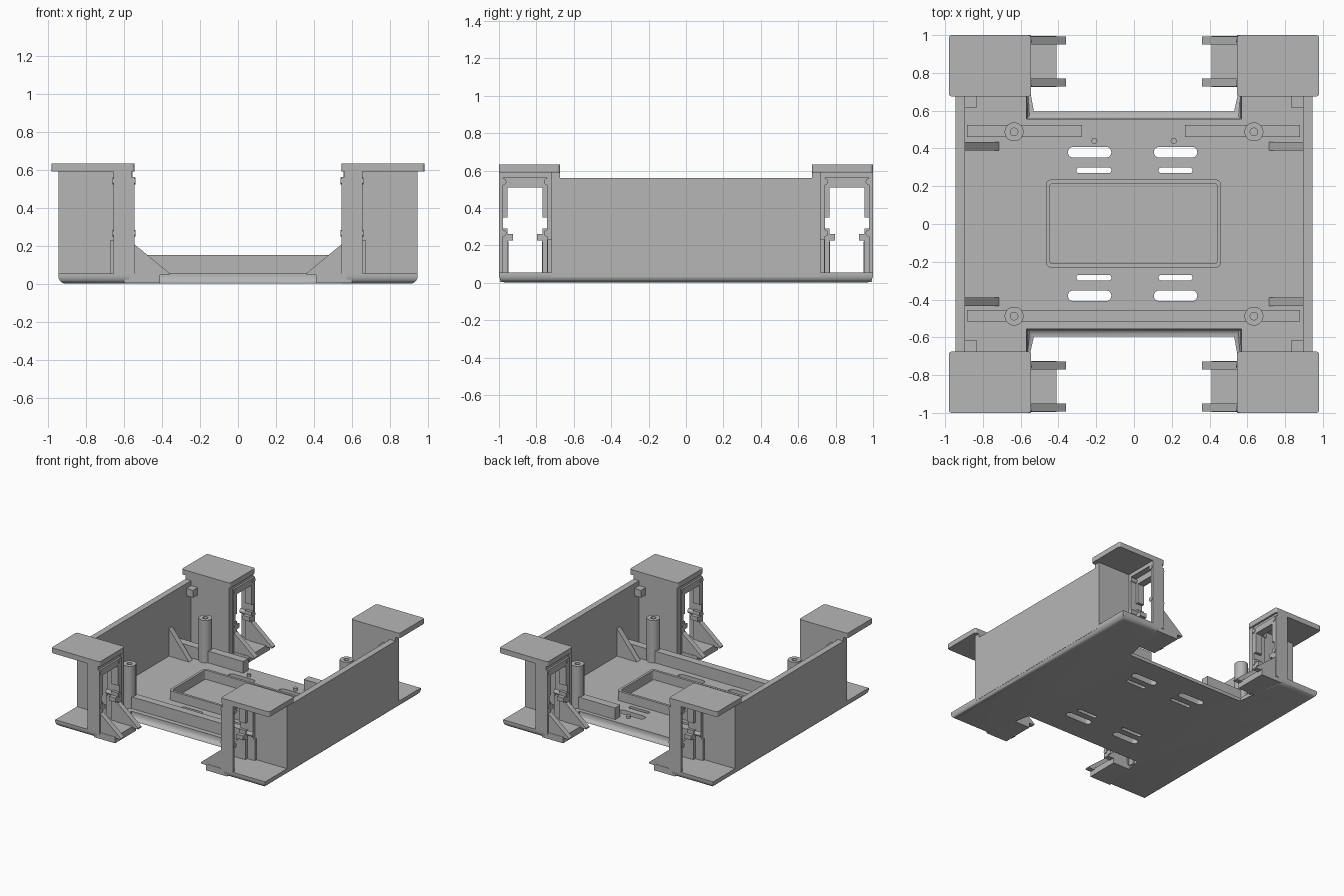
import bpy, bmesh
from math import cos, sin, pi, radians

old = bpy.data.objects.get("Cube")
if old:
    bpy.data.objects.remove(old)

grey = bpy.data.materials.new("plain grey")
grey.use_nodes = True
GREY = (0.47, 0.47, 0.47, 1)
grey.diffuse_color = GREY
grey.node_tree.nodes["Principled BSDF"].inputs["Base Color"].default_value = GREY

FLOOR = 0.055


def finish(name, bm, smooth=False):
    bmesh.ops.recalc_face_normals(bm, faces=bm.faces)
    mesh = bpy.data.meshes.new(name)
    bm.to_mesh(mesh)
    bm.free()
    mesh.materials.append(grey)
    ob = bpy.data.objects.new(name, mesh)
    bpy.context.collection.objects.link(ob)
    if smooth:
        bpy.ops.object.select_all(action='DESELECT')
        ob.select_set(True)
        bpy.context.view_layer.objects.active = ob
        bpy.ops.object.shade_smooth_by_angle(angle=radians(40))
    return ob


def add_prism(bm, pts, lo, hi, axis="z"):
    """Extrude a 2D outline along z (x, y points) or along y (x, z points)."""
    def place(p, t):
        return (p[0], p[1], t) if axis == "z" else (p[0], t, p[1])
    a = [bm.verts.new(place(p, lo)) for p in pts]
    b = [bm.verts.new(place(p, hi)) for p in pts]
    bm.faces.new(a)
    bm.faces.new(b)
    for i in range(len(pts)):
        j = (i + 1) % len(pts)
        bm.faces.new((a[i], a[j], b[j], b[i]))


def add_box(bm, x, y, z):
    (x0, x1), (y0, y1) = sorted(x), sorted(y)
    add_prism(bm, [(x0, y0), (x1, y0), (x1, y1), (x0, y1)], *z)


def box(name, x, y, z):
    bm = bmesh.new()
    add_box(bm, x, y, z)
    return finish(name, bm)


def rounded(x0, x1, y0, y1, r, n=6):
    """Rounded rectangle outline."""
    pts = []
    for k, (cx, cy) in enumerate(((x1 - r, y1 - r), (x0 + r, y1 - r),
                                  (x0 + r, y0 + r), (x1 - r, y0 + r))):
        for i in range(n + 1):
            t = (k + i / n) * pi / 2
            pts.append((cx + r * cos(t), cy + r * sin(t)))
    return pts


def add_ring(bm, outer, inner, lo, hi):
    """Hollow prism between two outlines with equal point counts."""
    loops = [[bm.verts.new((*p, z)) for p in pts]
             for pts, z in ((outer, lo), (outer, hi), (inner, hi), (inner, lo))]
    n = len(outer)
    for k in range(4):
        a, b = loops[k], loops[(k + 1) % 4]
        for i in range(n):
            j = (i + 1) % n
            bm.faces.new((a[i], a[j], b[j], b[i]))


def circle(x, y, r, n=28):
    return [(x + r * cos(2 * pi * i / n), y + r * sin(2 * pi * i / n)) for i in range(n)]


# H-shaped base plate with rounded lower edges
bm = bmesh.new()
quarter = [(0.57, 0.555), (0.57, 1.0), (0.945, 1.0)]
outline = (quarter + [(x, -y) for x, y in reversed(quarter)]
           + [(-x, -y) for x, y in quarter] + [(-x, y) for x, y in reversed(quarter)])
add_prism(bm, outline, 0, FLOOR)
bm.edges.ensure_lookup_table()
lower = [e for e in bm.edges if all(v.co.z < 0.001 for v in e.verts)]
bmesh.ops.bevel(bm, geom=lower, offset=0.04, segments=5, profile=0.5, affect='EDGES')
base = finish("base_plate", bm)

# Ventilation slots cut through the base
bm = bmesh.new()
for s in (1, -1):
    for x0, x1, yc, r in ((-0.35, -0.12, 0.38, 0.028), (0.105, 0.335, 0.38, 0.028),
                          (-0.305, -0.12, 0.284, 0.015), (0.13, 0.31, 0.284, 0.015)):
        add_prism(bm, rounded(x0, x1, s * yc - r, s * yc + r, r * 0.98), -0.1, 0.2)
cutter = finish("slot_cutter", bm)
cutter.hide_render = True
cut = base.modifiers.new("slots", 'BOOLEAN')
cut.object = cutter
cut.operation = 'DIFFERENCE'
cut.solver = 'EXACT'
bpy.ops.object.select_all(action='DESELECT')
bpy.context.view_layer.objects.active = base
base.select_set(True)
bpy.ops.object.modifier_apply(modifier="slots")
bpy.data.objects.remove(cutter)
bpy.ops.object.shade_smooth_by_angle(angle=radians(40))

# Raised tray rim in the middle
bm = bmesh.new()
add_ring(bm, rounded(-0.465, 0.46, -0.23, 0.235, 0.025),
         rounded(-0.445, 0.44, -0.21, 0.215, 0.015), FLOOR - 0.01, 0.13)
finish("tray_rim", bm)

# Cross rails: one full rail in front, two short ones behind
box("front_rail", (-0.885, 0.88), (-0.517, -0.455), (FLOOR - 0.01, 0.15))
box("back_rail_right", (-0.885, -0.275), (0.46, 0.525), (FLOOR - 0.01, 0.15))
box("back_rail_left", (0.27, 0.88), (0.46, 0.525), (FLOOR - 0.01, 0.15))

for sx, side in ((1, "left"), (-1, "right")):
    # Long side wall
    box(f"side_wall_{side}", (sx * 0.895, sx * 0.945), (-0.72, 0.72), (0.03, 0.56))

    # Locating peg near the back rail
    bm = bmesh.new()
    add_prism(bm, circle(sx * 0.21, 0.44, 0.016, 16), FLOOR - 0.01, 0.075)
    finish(f"peg_{side}", bm, True)

    for sy, end in ((1, "back"), (-1, "front")):
        tag = f"{end}_{side}"

        # Hollow screw post
        bm = bmesh.new()
        c = (sx * 0.635, sy * 0.488)
        add_ring(bm, circle(*c, 0.05), circle(*c, 0.02), FLOOR - 0.01, 0.40)
        finish(f"screw_post_{tag}", bm, True)

        # Triangular gusset bracing the side wall
        bm = bmesh.new()
        add_prism(bm, [(sx * 0.9, 0.05), (sx * 0.71, 0.05), (sx * 0.9, 0.285)],
                  sy * 0.39, sy * 0.435, "y")
        finish(f"wall_gusset_{tag}", bm)

        # End wall, low step on its outside and corner screw block
        box(f"end_wall_{tag}", (sx * 0.555, sx * 0.945), (sy * 0.675, sy * 0.72), (0.03, 0.592))
        box(f"end_step_{tag}", (sx * 0.605, sx * 0.67), (sy * 0.71, sy * 0.74), (0.05, 0.23))
        box(f"corner_block_{tag}", (sx * 0.835, sx * 0.9), (sy * 0.615, sy * 0.68), (0.46, 0.52))

        # Cap plate
        x0, x1 = sorted((sx * 0.545, sx * 0.98))
        y0, y1 = sorted((sy * 0.675, sy))
        bm = bmesh.new()
        add_prism(bm, rounded(x0, x1, y0, y1, 0.015, 3), 0.59, 0.632)
        finish(f"cap_{tag}", bm)

        # Inner tab of the foot with two gussets
        box(f"foot_tab_{tag}", (sx * 0.41, sx * 0.6), (sy * 0.725, sy * 0.995), (0.004, FLOOR))
        bm = bmesh.new()
        for y in (0.728, 0.95):
            add_prism(bm, [(sx * 0.56, 0.045), (sx * 0.36, 0.045), (sx * 0.36, 0.055),
                           (sx * 0.56, 0.22)], sy * y, sy * (y + 0.042), "y")
        finish(f"foot_gussets_{tag}", bm)

        # Open mounting frame: posts, top bar and clamps
        bm = bmesh.new()
        fx = (sx * 0.545, sx * 0.605)
        for y0, y1, inner in ((0.72, 0.767, 0.797), (1.0, 0.955, 0.925)):
            lo, hi = sorted((y0, y1))
            add_box(bm, fx, (sy * lo, sy * hi), (0.04, 0.23))
            mid = (y0 + y1) / 2
            add_box(bm, fx, (sy * y0, sy * mid), (0.23, 0.56))
            add_box(bm, fx, (sy * mid, sy * y1), (0.35, 0.52))
            add_box(bm, fx, (sy * y0, sy * y1), (0.25, 0.29))
            add_box(bm, fx, (sy * mid, sy * inner), (0.225, 0.26))
            add_box(bm, (sx * 0.6, sx * 0.655), (sy * y0, sy * mid), (0.05, 0.56))
        add_box(bm, fx, (sy * 0.72, sy), (0.51, 0.562))
        add_box(bm, (sx * 0.56, sx * 0.655), (sy * 0.72, sy), (0.56, 0.592))
        finish(f"mount_frame_{tag}", bm)

        # Small cross pins through the frame posts
        bm = bmesh.new()
        for y in (0.742, 0.978):
            for z in (0.54, 0.265):
                ring = circle(sy * y, z, 0.018, 16)
                a, b = ([bm.verts.new((sx * x, *p)) for p in ring] for x in (0.54, 0.66))
                bm.faces.new(a)
                bm.faces.new(b)
                for i in range(16):
                    j = (i + 1) % 16
                    bm.faces.new((a[i], a[j], b[j], b[i]))
        finish(f"pins_{tag}", bm, True)
